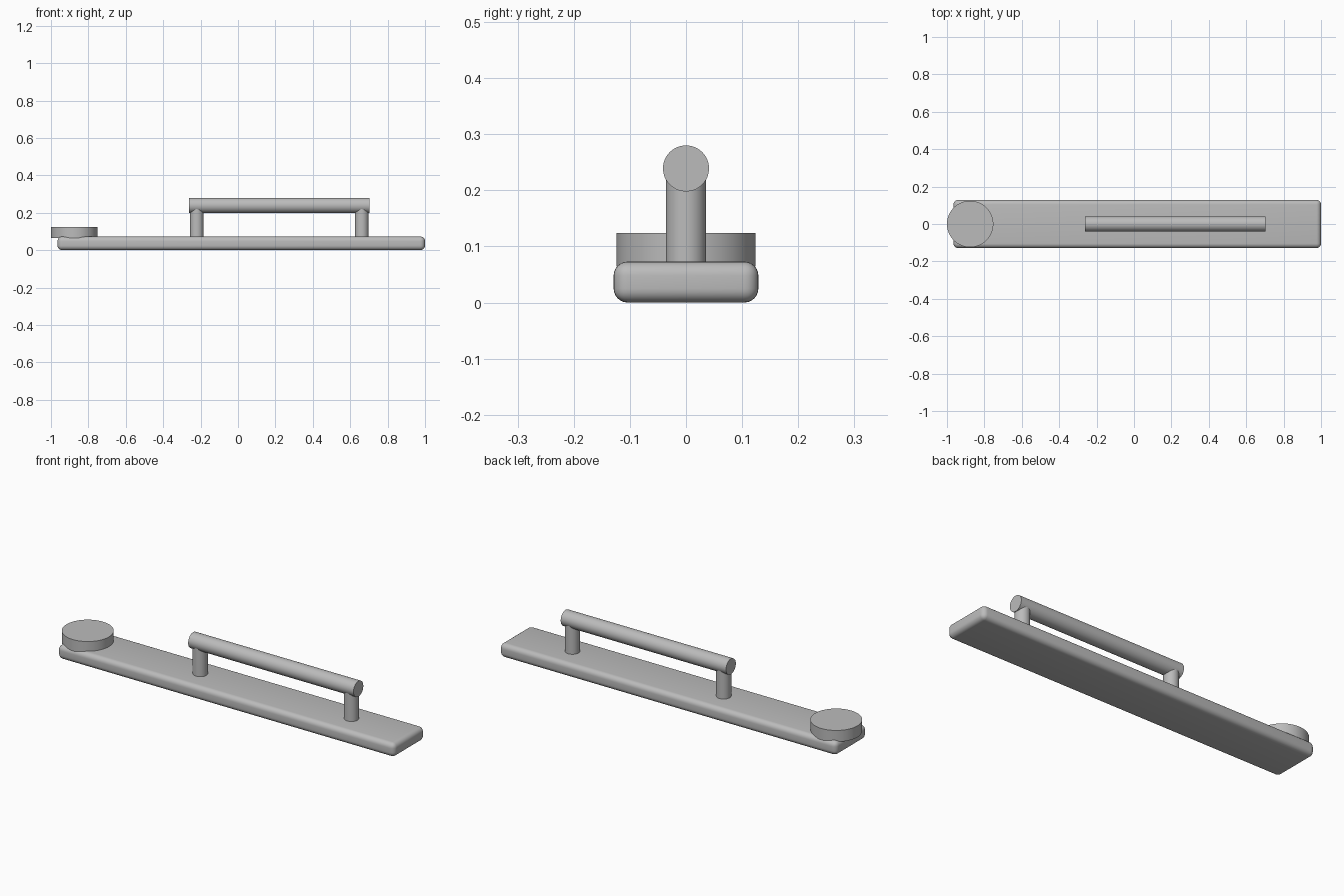
import bpy
from math import pi

cube = bpy.data.objects.get("Cube")
if cube:
    bpy.data.objects.remove(cube, do_unlink=True)

# Single plain grey
grey = bpy.data.materials.new("plain grey")
grey.use_nodes = True
GREY = (0.5, 0.5, 0.5, 1)
grey.diffuse_color = GREY
grey.node_tree.nodes["Principled BSDF"].inputs["Base Color"].default_value = GREY


def finish(name):
    obj = bpy.context.object
    obj.name = name
    obj.data.materials.append(grey)
    return obj


def cylinder(name, radius, length, centre, rotation=(0, 0, 0)):
    bpy.ops.mesh.primitive_cylinder_add(vertices=64, radius=radius, depth=length,
                                        location=centre, rotation=rotation)
    bpy.ops.object.shade_smooth_by_angle()
    return finish(name)


# Long base plate with rounded edges
bpy.ops.mesh.primitive_cube_add(size=1, location=(0.0175, 0, 0.0365))
plate = finish("base_plate")
plate.scale = (1.965, 0.258, 0.073)
bpy.ops.object.transform_apply(location=False, rotation=False, scale=True)
bevel = plate.modifiers.new("rounded_edges", "BEVEL")
bevel.width = 0.025
bevel.segments = 6
bpy.ops.object.modifier_apply(modifier=bevel.name)
bpy.ops.object.shade_smooth_by_angle()

# Round knob overhanging the right end
cylinder("end_disc", 0.124, 0.06, (-0.876, 0, 0.094))

# Handle: two posts and a horizontal grip
for side, x in (("right", -0.22), ("left", 0.662)):
    cylinder(side + "_post", 0.036, 0.18, (x, 0, 0.15))
cylinder("grip_bar", 0.041, 0.964, (0.22, 0, 0.239), (0, pi / 2, 0))
